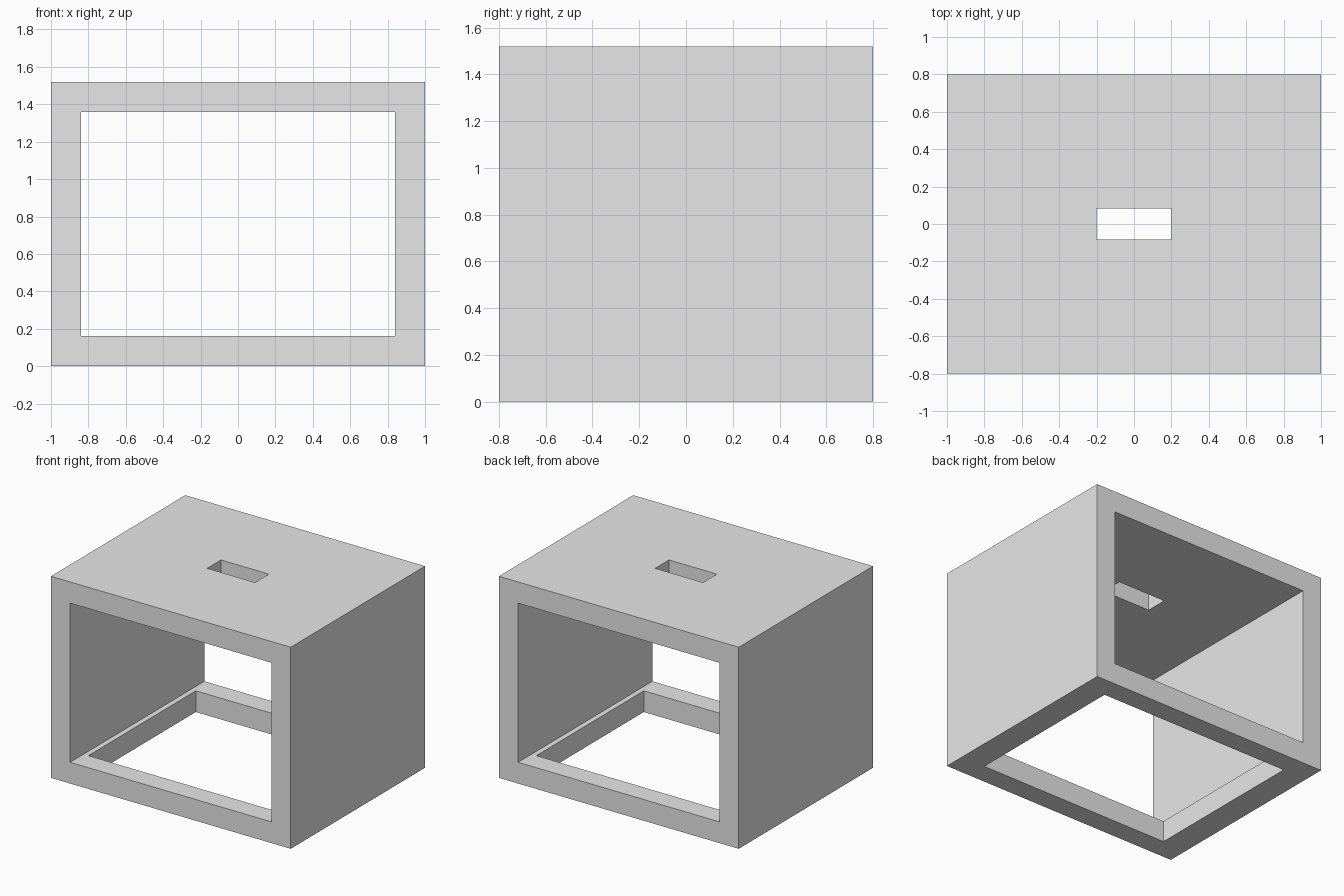
import bpy

default_cube = bpy.data.objects.get("Cube")
if default_cube:
    bpy.data.objects.remove(default_cube, do_unlink=True)

WIDTH, DEPTH, HEIGHT = 2.0, 1.6, 1.52
WALL = 0.16

grey = bpy.data.materials.new("plain grey")
grey.use_nodes = True
grey.diffuse_color = (0.8, 0.8, 0.8, 1)
grey.node_tree.nodes["Principled BSDF"].inputs["Base Color"].default_value = (0.8, 0.8, 0.8, 1)


def box(name, size, z_low, z_high):
    """Box centred on x and y, spanning z_low to z_high."""
    bpy.ops.mesh.primitive_cube_add(size=1, location=(0, 0, (z_low + z_high) / 2))
    obj = bpy.context.object
    obj.name = name
    obj.scale = (size[0], size[1], z_high - z_low)
    bpy.ops.object.transform_apply(location=True, rotation=False, scale=True)
    obj.data.materials.append(grey)
    return obj


def cut(target, cutter):
    """Subtract the cutter from the target, then discard it."""
    cutter.hide_render = True
    mod = target.modifiers.new("cut", 'BOOLEAN')
    mod.operation = 'DIFFERENCE'
    mod.solver = 'EXACT'
    mod.object = cutter
    bpy.context.view_layer.objects.active = target
    bpy.ops.object.modifier_apply(modifier=mod.name)
    bpy.data.objects.remove(cutter, do_unlink=True)


# Solid outer block
housing = box("open_box_housing", (WIDTH, DEPTH), 0, HEIGHT)

# Tunnel from front to back
cut(housing, box("tunnel_cutter", (1.68, DEPTH + 1), WALL, HEIGHT - WALL))

# Large window in the floor
cut(housing, box("floor_cutter", (1.6, 1.28), -0.3, 0.6))

# Small slot in the roof
cut(housing, box("slot_cutter", (0.4, 0.165), 1.0, HEIGHT + 0.3))
